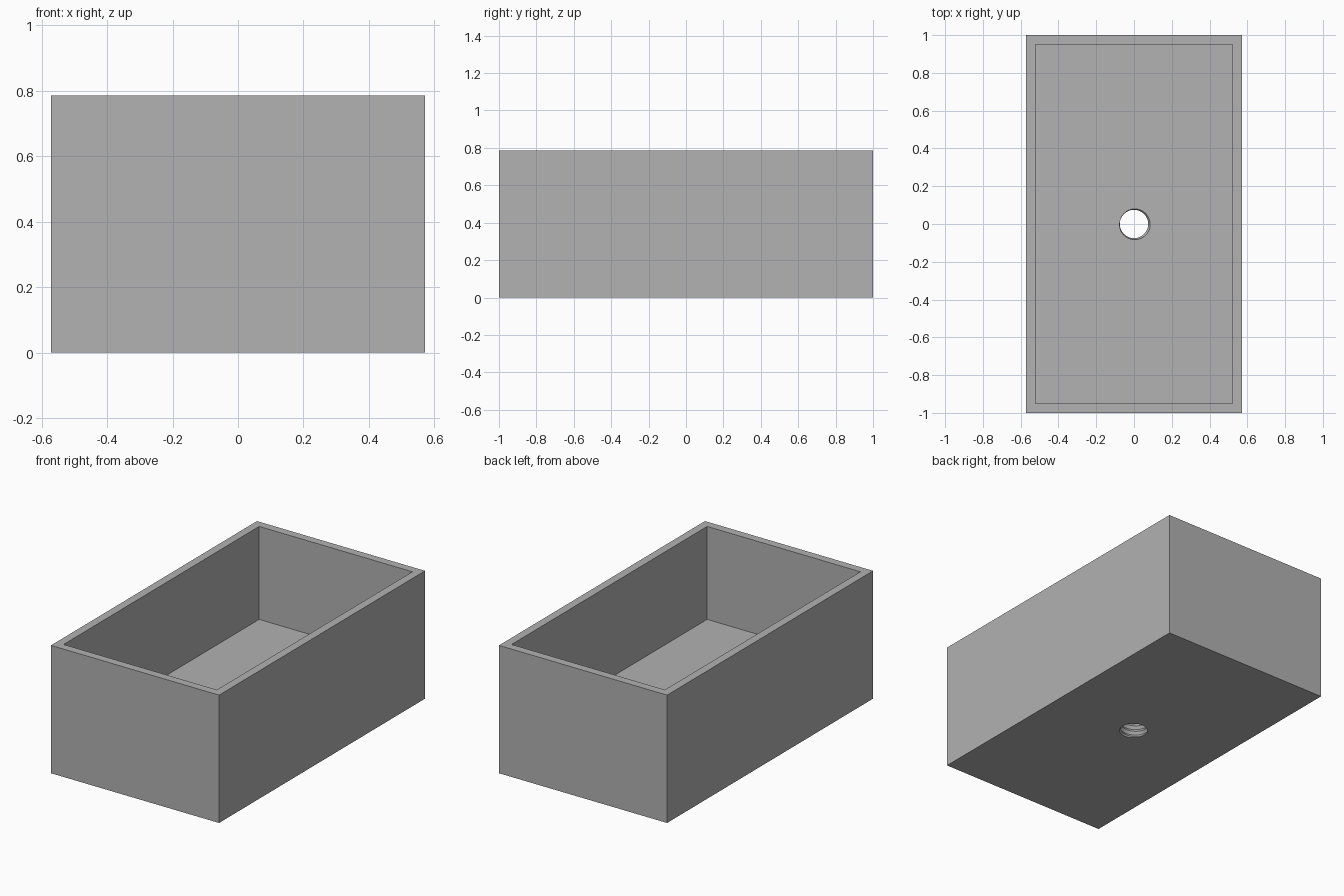
import bpy, bmesh
from math import cos, sin, tau, radians

if "Cube" in bpy.data.objects:
    bpy.data.objects.remove(bpy.data.objects["Cube"], do_unlink=True)

U = 1 / 14                                  # wall thickness, the module of the box
WIDTH, LENGTH, HEIGHT, FLOOR = 16 * U, 28 * U, 11 * U, 3 * U
R_MINOR, R_MAJOR, PITCH, SEGMENTS = 0.075, 0.087, 0.036, 48

grey = bpy.data.materials.new("plain grey")
grey.use_nodes = True
colour = (0.445, 0.445, 0.445, 1)
grey.diffuse_color = colour
grey.node_tree.nodes["Principled BSDF"].inputs["Base Color"].default_value = colour


def make_object(name, bm):
    bmesh.ops.recalc_face_normals(bm, faces=bm.faces)
    mesh = bpy.data.meshes.new(name)
    bm.to_mesh(mesh)
    bm.free()
    mesh.materials.append(grey)
    obj = bpy.data.objects.new(name, mesh)
    bpy.context.collection.objects.link(obj)
    return obj


def open_box():
    # Block whose top face is inset to the rim, then sunk to the floor
    bm = bmesh.new()
    bmesh.ops.create_cube(bm, size=1)
    for v in bm.verts:
        v.co.x *= WIDTH
        v.co.y *= LENGTH
        v.co.z = (v.co.z + 0.5) * HEIGHT
    top = max(bm.faces, key=lambda f: f.calc_center_median().z)
    bmesh.ops.inset_region(bm, faces=[top], thickness=U)
    sunk = bmesh.ops.extrude_discrete_faces(bm, faces=[top])["faces"][0]
    for v in sunk.verts:
        v.co.z = FLOOR
    return make_object("open_box", bm)


def thread_cutter():
    # Helical V-thread: alternating crest and root helices wound round z
    bm = bmesh.new()
    levels = 2 * int(FLOOR / PITCH + 5)
    start = -2.5 * PITCH
    cols = []
    for i in range(SEGMENTS):
        a = tau * i / SEGMENTS
        col = []
        for k in range(levels + 1):
            r = R_MAJOR if k % 2 else R_MINOR
            z = start + (k / 2 + i / SEGMENTS) * PITCH
            col.append(bm.verts.new((r * cos(a), r * sin(a), z)))
        cols.append(col)
    # The last column joins the first one a full turn higher
    extra = [bm.verts.new((v.co.x, v.co.y, v.co.z + PITCH)) for v in cols[0][-2:]]
    seam = cols[0][2:] + [extra[0], extra[1]]
    seam = seam[:levels + 1]
    for i in range(SEGMENTS):
        a, b = cols[i], (cols[i + 1] if i + 1 < SEGMENTS else seam)
        for k in range(levels):
            bm.faces.new((a[k], b[k], b[k + 1], a[k + 1]))
    # Fan caps close both ends beyond the floor slab
    bottom = [c[0] for c in cols] + [cols[0][2], cols[0][1]]
    upper = [c[-1] for c in cols] + [extra[1], extra[0]]
    for loop in (bottom, upper):
        centre = bm.verts.new((0, 0, sum(v.co.z for v in loop) / len(loop)))
        for p, q in zip(loop, loop[1:] + loop[:1]):
            bm.faces.new((p, q, centre))
    return make_object("thread_cutter", bm)


box = open_box()
cutter = thread_cutter()

# Threaded mounting hole through the floor
hole = box.modifiers.new("threaded_hole", 'BOOLEAN')
hole.operation = 'DIFFERENCE'
hole.solver = 'EXACT'
hole.object = cutter
bpy.ops.object.select_all(action='DESELECT')
box.select_set(True)
bpy.context.view_layer.objects.active = box
bpy.ops.object.modifier_apply(modifier=hole.name)
bpy.data.objects.remove(cutter, do_unlink=True)
bpy.ops.object.shade_smooth_by_angle(angle=radians(30))
